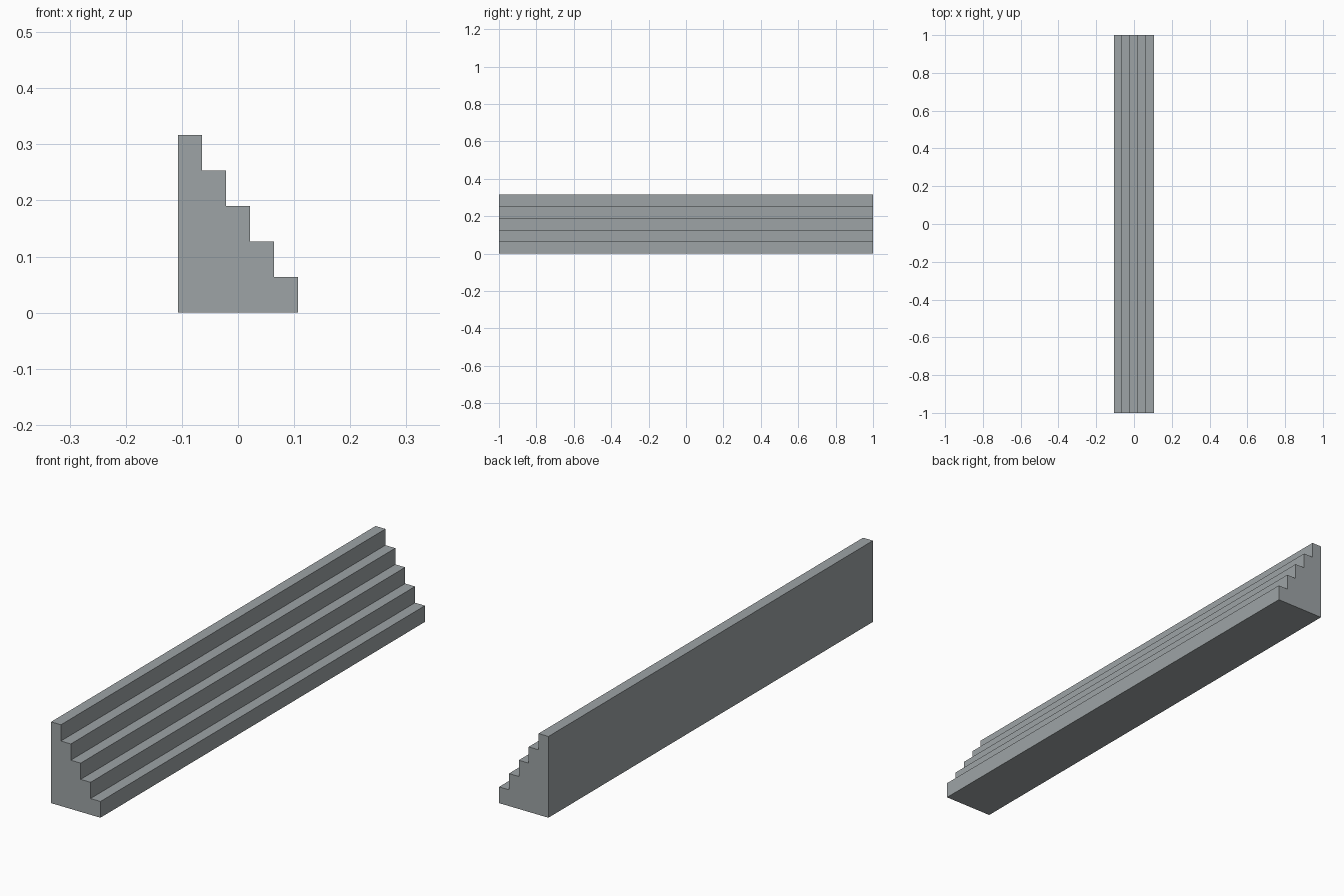
import bpy, bmesh

if "Cube" in bpy.data.objects:
    bpy.data.objects.remove(bpy.data.objects["Cube"])

STEPS = 5
WIDTH, HEIGHT, LENGTH = 0.213, 0.317, 2.0
tread, riser = WIDTH / STEPS, HEIGHT / STEPS

grey = bpy.data.materials.new("stone grey")
grey.diffuse_color = (0.34, 0.37, 0.38, 1)
grey.use_nodes = True
grey.node_tree.nodes["Principled BSDF"].inputs["Base Color"].default_value = grey.diffuse_color

# Stair side profile: flat base, then tread and riser pairs up to the tall back
profile = [(-WIDTH / 2, 0.0), (WIDTH / 2, 0.0)]
for i in range(STEPS):
    x, z = WIDTH / 2 - i * tread, (i + 1) * riser
    profile += [(x, z), (x - tread, z)]

# Extrude the profile along the full length
bm = bmesh.new()
face = bm.faces.new([bm.verts.new((x, -LENGTH / 2, z)) for x, z in profile])
ext = bmesh.ops.extrude_face_region(bm, geom=[face])
moved = [g for g in ext["geom"] if isinstance(g, bmesh.types.BMVert)]
bmesh.ops.translate(bm, verts=moved, vec=(0, LENGTH, 0))
if not any(f.normal.y < 0 and len(f.verts) > 4 and f.verts[0].co.y < 0 for f in bm.faces):
    bm.faces.new([v for v in face.verts]) if face.is_valid is False else None
bmesh.ops.recalc_face_normals(bm, faces=bm.faces)

mesh = bpy.data.meshes.new("stairs")
bm.to_mesh(mesh)
bm.free()
mesh.materials.append(grey)
stairs = bpy.data.objects.new("stairs", mesh)
bpy.context.collection.objects.link(stairs)
